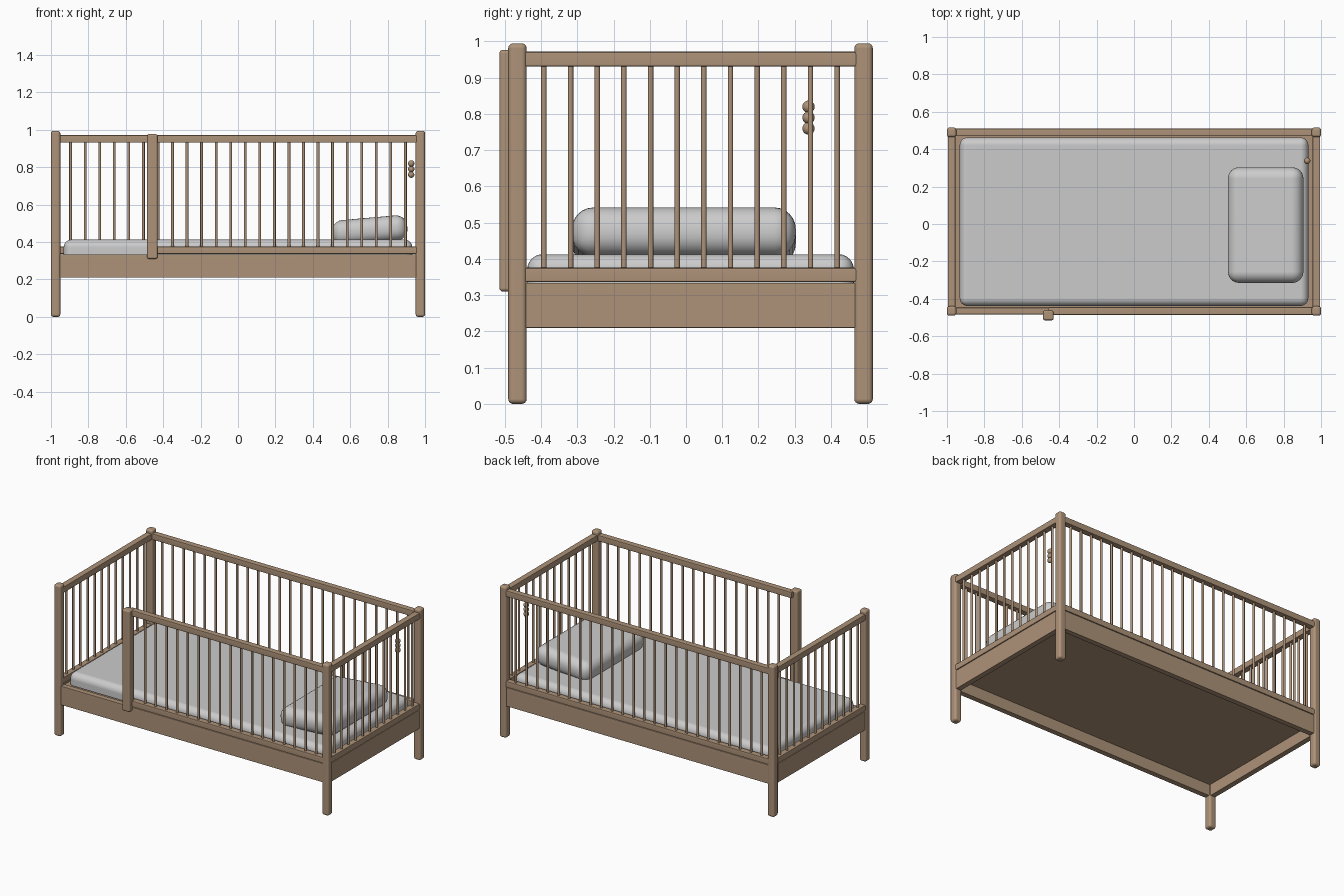
import bpy, bmesh, math

if "Cube" in bpy.data.objects:
    bpy.data.objects.remove(bpy.data.objects["Cube"])

# wood material
wood = bpy.data.materials.new("wood")
wood.diffuse_color = (0.42, 0.29, 0.19, 1)
wood.use_nodes = True
wood.node_tree.nodes["Principled BSDF"].inputs["Base Color"].default_value = wood.diffuse_color

XP, YF, YB = 0.975, -0.465, 0.490      # post centre lines
YC = (YF + YB) / 2


def finish(ob, name, mat, angle=40):
    ob.name = name
    if mat:
        ob.data.materials.append(mat)
    bpy.ops.object.shade_smooth_by_angle(angle=math.radians(angle))
    return ob


def box(name, x, y, z, bevel=0.006, segs=2, mat=wood, rot=0, flat_bottom=False):
    """Rounded box from (min, max) pairs; flat_bottom keeps the lower rim sharp."""
    z0 = z[0] - (2 * bevel if flat_bottom else 0)
    spans = (x, y, (z0, z[1]))
    loc = [(a + b) / 2 for a, b in spans]
    bpy.ops.mesh.primitive_cube_add(size=1, location=loc)
    ob = bpy.context.object
    ob.scale = [b - a for a, b in spans]
    bpy.ops.object.transform_apply(location=False, rotation=False, scale=True)
    if bevel:
        m = ob.modifiers.new("round", 'BEVEL')
        m.width, m.segments = bevel, segs
        bpy.ops.object.modifier_apply(modifier="round")
    if flat_bottom:
        bm = bmesh.new()
        bm.from_mesh(ob.data)
        cut = bmesh.ops.bisect_plane(bm, geom=bm.verts[:] + bm.edges[:] + bm.faces[:],
                                     plane_co=(0, 0, z[0] - loc[2]), plane_no=(0, 0, 1),
                                     clear_inner=True)
        rim = [e for e in cut["geom_cut"] if isinstance(e, bmesh.types.BMEdge)]
        bmesh.ops.contextual_create(bm, geom=rim)
        bm.to_mesh(ob.data)
        bm.free()
    ob.rotation_euler.y = rot
    finish(ob, name, mat)
    w = ob.modifiers.new("flat_faces", 'WEIGHTED_NORMAL')
    w.keep_sharp = True
    return ob


def span(c, w):
    return (c - w / 2, c + w / 2)


def spindle(name, x, y):
    bpy.ops.mesh.primitive_cylinder_add(vertices=16, radius=0.0075, depth=0.57,
                                        location=(x, y, 0.653))
    finish(bpy.context.object, name, wood)


RAIL, BOARD = 0.041, 0.036
TOP, LOW, SIDE = (0.931, 0.972), (0.336, 0.376), (0.21, 0.334)
LX, LY = (-XP, XP), (YF, YB)

# corner posts
for sx in (-1, 1):
    for y, n in ((YF, "front"), (YB, "back")):
        box(f"{n}_post", span(sx * XP, 0.05), span(y, 0.051), (0, 0.995), 0.014, 4)

# head and foot ends
for sx, n in ((-1, "foot"), (1, "head")):
    box(n + "_top_rail", span(sx * XP, RAIL), LY, TOP)
    box(n + "_lower_rail", span(sx * XP, RAIL), LY, LOW)
    box(n + "_board", span(sx * XP, BOARD), LY, SIDE, 0.003)
    for i in range(12):
        spindle(n + "_spindle", sx * XP, YC - 0.4045 + i * 0.809 / 11)

# back side
box("back_top_rail", LX, span(YB, RAIL), TOP)
box("back_lower_rail", LX, span(YB, RAIL), LOW)
box("back_board", LX, span(YB, BOARD), SIDE, 0.003)

# front guard with open entry at the foot
GX = -0.458
box("front_top_rail", (GX, XP), span(YF, RAIL), TOP)
box("front_lower_rail", (GX, XP), span(YF, RAIL), LOW)
box("front_board", LX, span(YF, BOARD), SIDE, 0.003)
box("guard_post", span(GX, 0.056), (-0.515, -0.462), (0.31, 0.977), 0.010, 3)

# long side spindles
for i in range(24):
    x = -0.895 + i * 1.79 / 23
    spindle("back_spindle", x, YB)
    if i > 6:
        spindle("front_spindle", x, YF)

# base panel
box("base_panel", (-0.965, 0.965), (YF + 0.01, YB - 0.01), (0.285, 0.325), 0)

# mattress and pillow
box("mattress", (-0.932, 0.932), (-0.438, 0.463), (0.333, 0.413), 0.042, 6, None,
    flat_bottom=True)
box("pillow", (0.502, 0.906), (-0.315, 0.303), (0.395, 0.53), 0.06, 6, None,
    rot=-math.radians(5))

# small beads hanging near the head end
for z in (0.760, 0.790, 0.820):
    bpy.ops.mesh.primitive_uv_sphere_add(segments=20, ring_count=12, radius=0.017,
                                         location=(0.926, 0.338, z))
    finish(bpy.context.object, "bead", wood)
